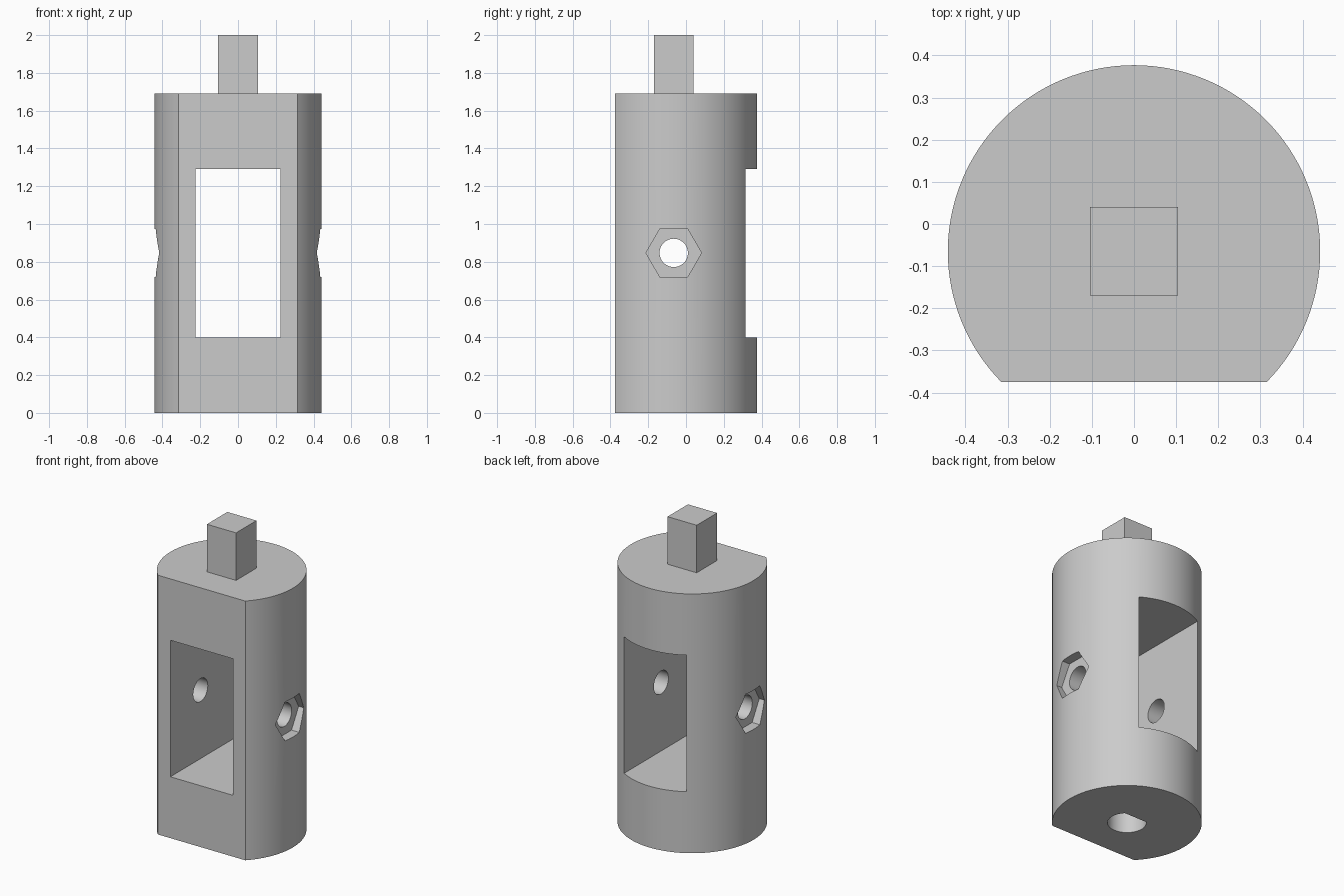
import bpy, bmesh
from math import asin, cos, sin, pi, radians
from mathutils import Matrix, Vector

if "Cube" in bpy.data.objects:
    bpy.data.objects.remove(bpy.data.objects["Cube"], do_unlink=True)

AXIS_Y = -0.065       # centre line of the round body
RADIUS = 0.442
BODY_H = 1.69
HOLE_Z = 0.847

grey = bpy.data.materials.new("plain grey")
grey.use_nodes = True
color = (0.6, 0.6, 0.6, 1)
grey.diffuse_color = color
grey.node_tree.nodes["Principled BSDF"].inputs["Base Color"].default_value = color


def prism(name, points, depth, matrix):
    """Extrude a flat outline along its local z and place it."""
    bm = bmesh.new()
    face = bm.faces.new([bm.verts.new((x, y, 0)) for x, y in points])
    top = bmesh.ops.extrude_face_region(bm, geom=[face])["geom"]
    bmesh.ops.translate(bm, vec=(0, 0, depth),
                        verts=[v for v in top if isinstance(v, bmesh.types.BMVert)])
    bmesh.ops.recalc_face_normals(bm, faces=bm.faces)
    bm.transform(matrix)
    mesh = bpy.data.meshes.new(name)
    bm.to_mesh(mesh)
    bm.free()
    mesh.materials.append(grey)
    obj = bpy.data.objects.new(name, mesh)
    bpy.context.collection.objects.link(obj)
    return obj


def arc(radius, start, end, count):
    step = (end - start) / (count - 1)
    return [(radius * cos(start + i * step), radius * sin(start + i * step))
            for i in range(count)]


def ring(radius, count):
    return arc(radius, 0, 2 * pi * (count - 1) / count, count)


def box(name, x, y, z):
    outline = [(x[0], y[0]), (x[1], y[0]), (x[1], y[1]), (x[0], y[1])]
    return prism(name, outline, z[1] - z[0], Matrix.Translation((0, 0, z[0])))


def activate(obj):
    bpy.ops.object.select_all(action="DESELECT")
    obj.select_set(True)
    bpy.context.view_layer.objects.active = obj


def cut(target, cutter):
    cutter.hide_render = True
    activate(target)
    mod = target.modifiers.new("cut", "BOOLEAN")
    mod.operation, mod.solver, mod.object = "DIFFERENCE", "EXACT", cutter
    bpy.ops.object.modifier_apply(modifier=mod.name)
    bpy.data.objects.remove(cutter, do_unlink=True)


# Round body with a flat front
a = asin(0.31 / RADIUS)
body = prism("body", arc(RADIUS, -a, pi + a, 97), BODY_H,
             Matrix.Translation((0, AXIS_Y, 0)))

# Rectangular window from front to back
cut(body, box("window_cutter", (-0.225, 0.225), (-1, 1), (0.4, 1.29)))

# Cross hole, with a hexagonal nut pocket on each side
cross = Matrix.Translation((0, AXIS_Y, HOLE_Z)) @ Matrix.Rotation(pi / 2, 4, "Y")
cut(body, prism("cross_hole_cutter", ring(0.075, 48), 2,
                cross @ Matrix.Translation((0, 0, -1))))
for side in (-1, 1):
    turn = Matrix.Rotation(pi / 2, 4, "Z")   # hexagon points along y
    cut(body, prism("nut_pocket_cutter", ring(0.147, 6), 0.3 * side,
                    cross @ Matrix.Translation((0, 0, 0.38 * side)) @ turn))

# Blind D-shaped socket in the base, flat towards the back
d = asin(0.08 / 0.115)
cut(body, prism("socket_cutter", arc(0.115, pi - d, 2 * pi + d, 40), 0.41,
                Matrix.Translation((0, AXIS_Y, -0.1))))

activate(body)
bpy.ops.object.shade_smooth_by_angle(angle=radians(25))

# Square drive peg on top
box("drive_peg", (-0.105, 0.105), (AXIS_Y - 0.105, AXIS_Y + 0.105), (BODY_H, 2))
